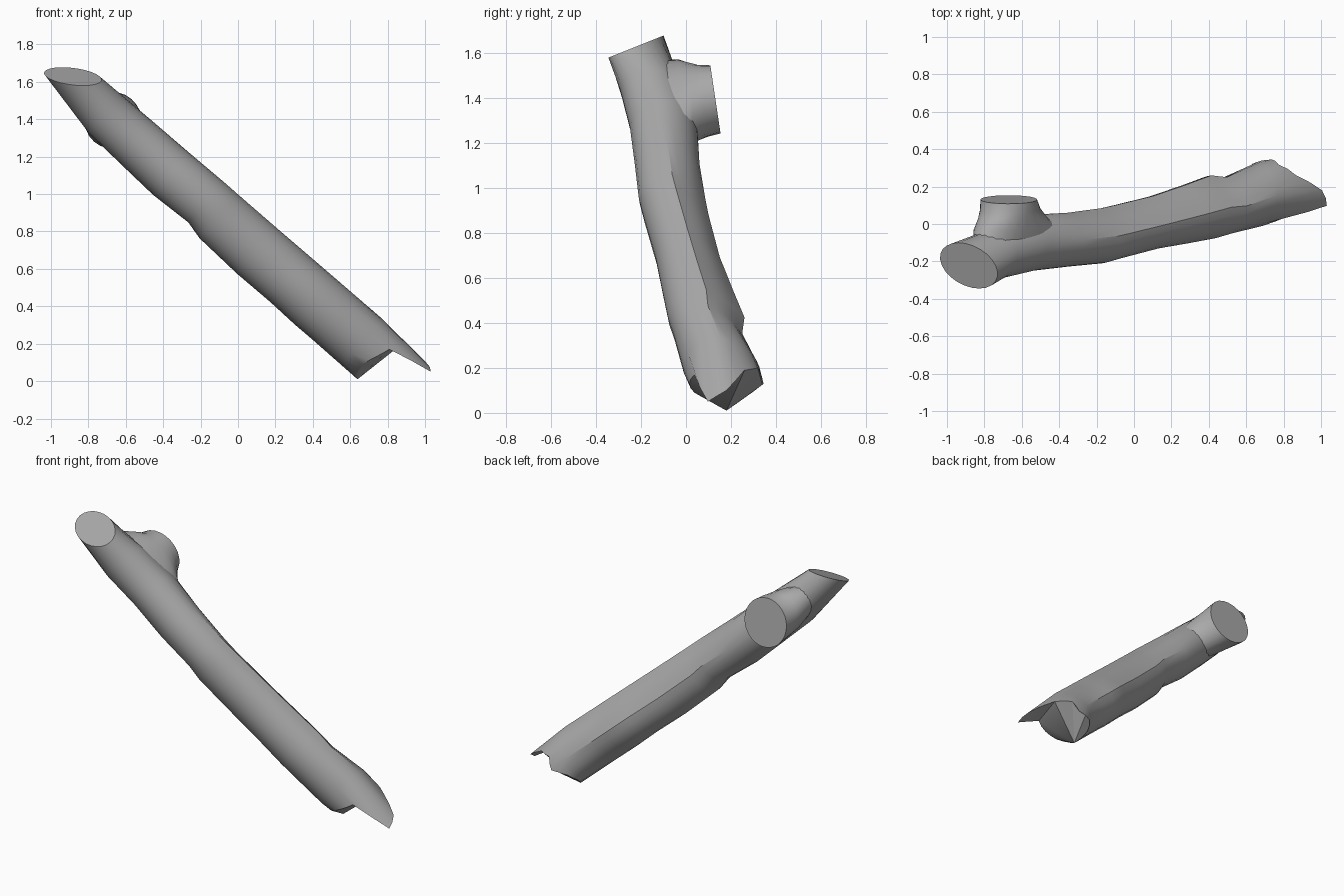
import bpy, bmesh, math

if "Cube" in bpy.data.objects:
    bpy.data.objects.remove(bpy.data.objects["Cube"])

N = 24
bark = bpy.data.materials.new("grey_wood")
bark.diffuse_color = (0.40, 0.40, 0.40, 1)
bark.use_nodes = True
bark.node_tree.nodes["Principled BSDF"].inputs["Base Color"].default_value = bark.diffuse_color


def place(s, u, y):
    """s runs down the log, u across it in the xz plane."""
    return (0.75 * s + 0.66 * u, y, 0.75 * u - 0.66 * s)


def loft(name, rings):
    """Skin a list of equal closed rings and cap both ends."""
    bm = bmesh.new()
    loops = [[bm.verts.new(p) for p in r] for r in rings]
    n = len(loops[0])
    for a, b in zip(loops, loops[1:]):
        for i in range(n):
            j = (i + 1) % n
            bm.faces.new((a[i], a[j], b[j], b[i]))
    bm.faces.new(loops[0])
    bm.faces.new(loops[-1][::-1])
    bmesh.ops.triangulate(bm, faces=[f for f in bm.faces if len(f.verts) > 4])
    bmesh.ops.recalc_face_normals(bm, faces=bm.faces)
    me = bpy.data.meshes.new(name)
    bm.to_mesh(me)
    bm.free()
    me.materials.append(bark)
    ob = bpy.data.objects.new(name, me)
    bpy.context.collection.objects.link(ob)
    bpy.ops.object.select_all(action='DESELECT')
    ob.select_set(True)
    bpy.context.view_layer.objects.active = ob
    bpy.ops.object.shade_smooth_by_angle(angle=math.radians(28))
    return ob


def section(ulo, uhi, ylo, yhi, flat):
    """Oval section whose upper back quarter is flattened by 'flat'."""
    pts = []
    for i in range(N):
        a = 2 * math.pi * i / N
        c, d = math.cos(a), math.sin(a)
        k = 1.0
        if c > 0 and d > 0:
            k = 1 - flat + flat / (c + d)
        pts.append(((ulo + uhi) / 2 + k * c * (uhi - ulo) / 2,
                    (ylo + yhi) / 2 + k * d * (yhi - ylo) / 2))
    return pts


# Log: sawn upper end, following the trunk, then a broken lower end
rings = [[place((0.75 * u - 1.63 - 0.4 * (y + 0.22)) / 0.66, u, y)
          for u, y in section(0.545, 0.735, -0.345, -0.10, 0)]]
trunk = [  # s, u low, u high, y low, y high, flattening
    (-1.48, 0.470, 0.738, -0.290, -0.01, 0),
    (-1.25, 0.458, 0.742, -0.250, 0.05, 0),
    (-1.00, 0.448, 0.745, -0.228, 0.06, 0.3),
    (-0.76, 0.462, 0.750, -0.210, 0.085, 0.6),
    (-0.66, 0.438, 0.750, -0.190, 0.10, 0.6),
    (-0.38, 0.428, 0.752, -0.135, 0.15, 0.6),
    (-0.15, 0.432, 0.755, -0.105, 0.21, 0.7),
    (0.03, 0.428, 0.757, -0.080, 0.26, 0.8),
    (0.14, 0.430, 0.758, -0.055, 0.25, 0.6),
    (0.36, 0.430, 0.760, -0.015, 0.325, 0.3)]
for s, *dims in trunk:
    rings.append([place(s, u, y) for u, y in section(*dims)])

# Height of the broken edge around the lower end, every 30 degrees from the top
edge = [0.10, 0.19, 0.20, 0.13, 0.12, 0.07, 0.01, 0.06, 0.09, 0.13, 0.17, 0.05]
last = []
for i, (u, y) in enumerate(section(0.43, 0.74, 0.015, 0.345, 0.1)):
    z = (edge[i // 2] + edge[((i + 1) // 2) % 12]) / 2
    last.append(place(max(0.40, (0.75 * u - z) / 0.66), u, y))
rings.append(last)
loft("log", rings)

# Branch stub: flared base rising to a sawn round end
stub = []
for y, up, down, ru in [(-0.12, 0.24, 0.50, 0.11), (-0.03, 0.22, 0.38, 0.135),
                        (0.03, 0.18, 0.25, 0.142), (0.075, 0.16, 0.185, 0.148),
                        (0.13, 0.152, 0.152, 0.152)]:
    ring = []
    for i in range(N):
        a = 2 * math.pi * i / N
        c, d = math.cos(a), math.sin(a)
        x, _, z = place(-1.425 + c * (down if c > 0 else up), 0.605 + d * ru, 0)
        tilt = -0.15 * (z - 1.4) if y > 0.05 else 0
        ring.append((x, y + tilt, z))
    stub.append(ring)
loft("branch_stub", stub)
